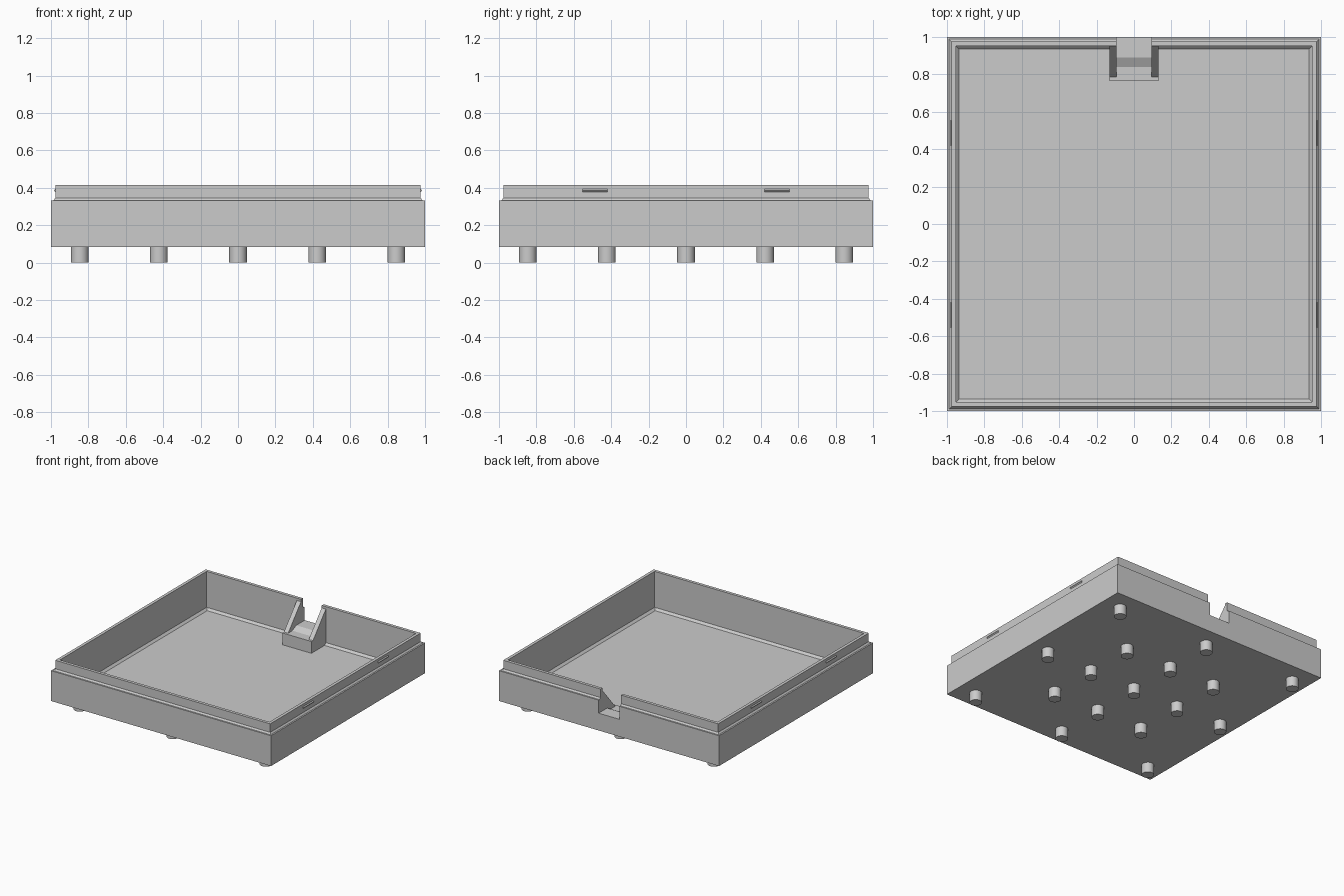
import bpy, bmesh, math

if "Cube" in bpy.data.objects:
    bpy.data.objects.remove(bpy.data.objects["Cube"])

grey = bpy.data.materials.new("plain grey")
grey.diffuse_color = (0.6, 0.6, 0.6, 1)
grey.use_nodes = True
grey.node_tree.nodes["Principled BSDF"].inputs["Base Color"].default_value = grey.diffuse_color


def finish(bm, name):
    bmesh.ops.recalc_face_normals(bm, faces=bm.faces[:])
    me = bpy.data.meshes.new(name)
    bm.to_mesh(me)
    bm.free()
    me.materials.append(grey)
    ob = bpy.data.objects.new(name, me)
    bpy.context.collection.objects.link(ob)
    return ob


def square_shell(name, profile):
    """Sweep a (half width, z) profile around a square, capping both ends."""
    bm = bmesh.new()
    rings = [[bm.verts.new((sx * h, sy * h, z))
              for sx, sy in ((-1, -1), (1, -1), (1, 1), (-1, 1))]
             for h, z in profile]
    for a, b in zip(rings, rings[1:]):
        for i in range(4):
            j = (i + 1) % 4
            bm.faces.new((a[i], a[j], b[j], b[i]))
    bm.faces.new(rings[0])
    bm.faces.new(rings[-1])
    return finish(bm, name)


def prism(name, points, start, end, axis="x"):
    """Extrude a (y, z) outline along x, or an (x, z) outline along y."""
    bm = bmesh.new()
    def place(p, t):
        return (t, p[0], p[1]) if axis == "x" else (p[0], t, p[1])
    a = [bm.verts.new(place(p, start)) for p in points]
    b = [bm.verts.new(place(p, end)) for p in points]
    bm.faces.new(a)
    bm.faces.new(b)
    for i in range(len(a)):
        j = (i + 1) % len(a)
        bm.faces.new((a[i], a[j], b[j], b[i]))
    return finish(bm, name)


# Tray: base, ledge, thin rim, inner wall, chamfer down to the floor
tray = square_shell("tray", [
    (1.0, 0.083), (1.0, 0.332), (0.988, 0.332), (0.977, 0.345),
    (0.977, 0.415), (0.952, 0.415), (0.952, 0.12), (0.935, 0.103)])

# Opening through the back wall
half = 0.094
cutter = prism("opening_cutter",
               [(0.85, 0.225), (1.1, 0.225), (1.1, 0.6), (0.85, 0.6)], -half, half)
mod = tray.modifiers.new("opening", "BOOLEAN")
mod.operation = "DIFFERENCE"
mod.solver = "EXACT"
mod.object = cutter
bpy.context.view_layer.objects.active = tray
bpy.ops.object.modifier_apply(modifier="opening")
bpy.data.objects.remove(cutter)

# Stepped channel block behind the opening
prism("channel_block", [(0.952, 0.1), (0.952, 0.225), (0.89, 0.225),
                        (0.84, 0.2), (0.765, 0.2), (0.765, 0.1)], -half, half)

# Sloped cheeks on both sides of the channel
for side, s in (("left", -1), ("right", 1)):
    prism("channel_cheek_" + side,
          [(0.952, 0.1), (0.952, 0.395), (0.785, 0.2), (0.765, 0.2), (0.765, 0.1)],
          s * half, s * 0.132)

# Small snap ridges on the side rims
for s in (-1, 1):
    for y in (-0.487, 0.487):
        prism("snap_ridge", [(s * 0.975, 0.376), (s * 0.984, 0.386), (s * 0.975, 0.397)],
              y - 0.066, y + 0.066, axis="y")

# Round feet: a staggered grid of corners, edge middles and an inner block
step, radius = 0.423, 0.047
for i in range(-2, 3):
    for j in range(-2, 3):
        if {abs(i), abs(j)} == {1, 2}:
            continue
        bpy.ops.mesh.primitive_cylinder_add(
            vertices=32, radius=radius, depth=0.085,
            location=(i * step, j * step, 0.0425))
        foot = bpy.context.object
        foot.name = "foot"
        foot.data.materials.append(grey)
        bpy.ops.object.shade_smooth_by_angle(angle=math.radians(35))
